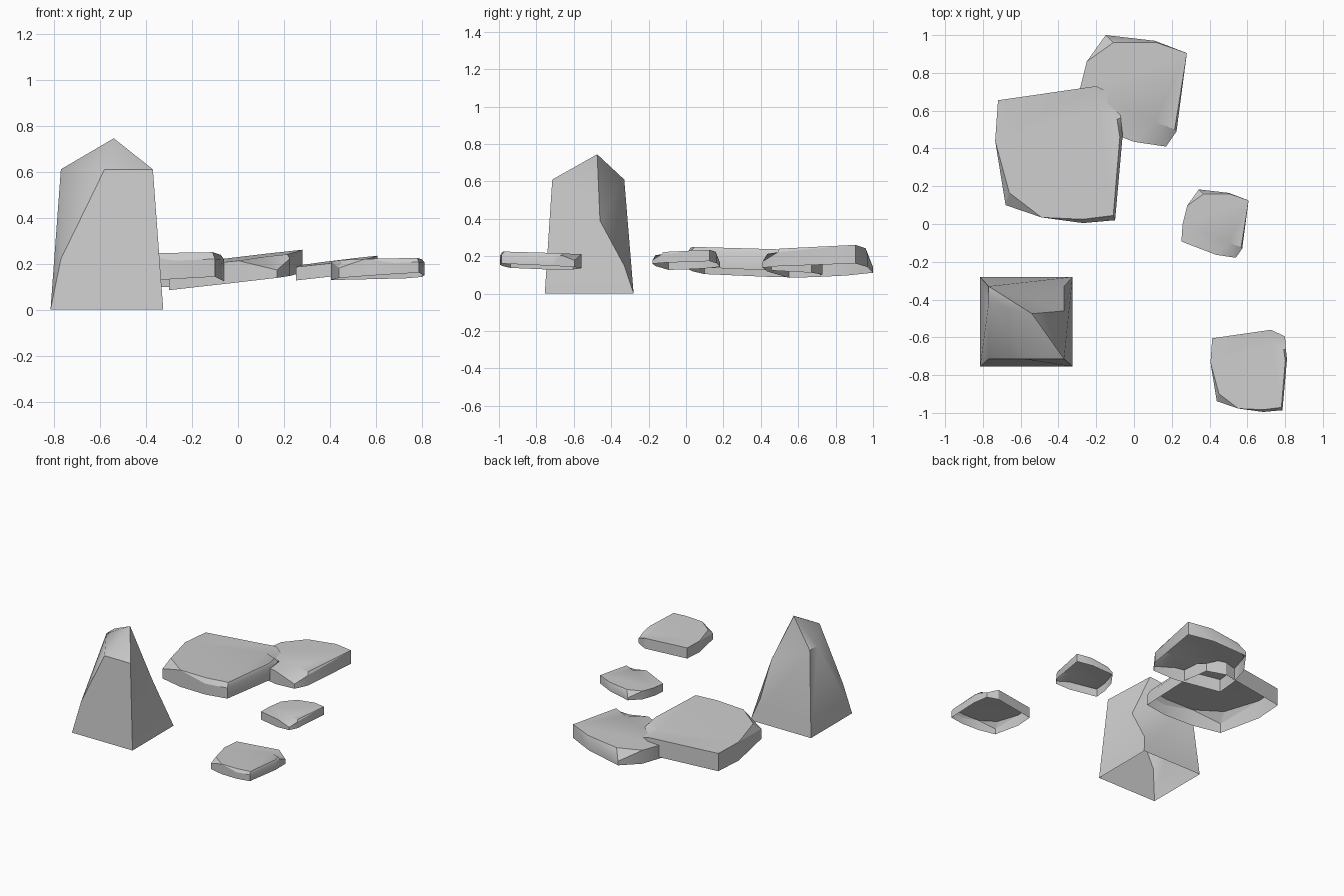
import bpy, bmesh, math

cube = bpy.data.objects.get("Cube")
if cube:
    bpy.data.objects.remove(cube, do_unlink=True)

stone_grey = bpy.data.materials.new("stone_grey")
stone_grey.use_nodes = True
colour = (0.6, 0.6, 0.6, 1)
stone_grey.diffuse_color = colour
bsdf = stone_grey.node_tree.nodes["Principled BSDF"]
bsdf.inputs["Base Color"].default_value = colour
bsdf.inputs["Roughness"].default_value = 0.9


def finish(bm, name, angle):
    """Turn a bmesh into a shaded object."""
    bmesh.ops.remove_doubles(bm, verts=bm.verts, dist=0.0005)
    bmesh.ops.recalc_face_normals(bm, faces=bm.faces)
    mesh = bpy.data.meshes.new(name)
    bm.to_mesh(mesh)
    bm.free()
    obj = bpy.data.objects.new(name, mesh)
    bpy.context.collection.objects.link(obj)
    mesh.materials.append(stone_grey)
    bpy.ops.object.select_all(action='DESELECT')
    obj.select_set(True)
    bpy.context.view_layer.objects.active = obj
    bpy.ops.object.shade_smooth_by_angle(angle=math.radians(angle))
    return obj


# Tall rock: tapered block, open below, with two opposite corners chipped off
def build_rock():
    points = {
        "base_fl": (-0.815, -0.755, 0), "base_fr": (-0.325, -0.755, 0),
        "base_br": (-0.325, -0.28, 0), "base_bl": (-0.815, -0.28, 0),
        "top_fr": (-0.37, -0.715, 0.61), "top_bl": (-0.77, -0.33, 0.61),
        "chip_front": (-0.58, -0.715, 0.61), "chip_left": (-0.77, -0.42, 0.61),
        "chip_low": (-0.77, -0.715, 0.22), "cut_right": (-0.37, -0.46, 0.39),
        "cut_low": (-0.37, -0.33, 0.15), "peak": (-0.54, -0.475, 0.745),
    }
    faces = [
        "base_fl base_fr top_fr chip_front chip_low",
        "base_fr base_br cut_low cut_right top_fr",
        "base_br base_bl top_bl cut_low",
        "base_bl base_fl chip_left top_bl",
        "base_fl chip_low chip_left",
        "chip_low chip_front chip_left",
        "chip_front top_fr peak", "chip_front peak chip_left",
        "chip_left peak top_bl",
        "top_fr cut_right peak", "cut_right top_bl peak",
        "cut_right cut_low top_bl",
    ]
    bm = bmesh.new()
    verts = {key: bm.verts.new(co) for key, co in points.items()}
    for face in faces:
        bm.faces.new([verts[key] for key in face.split()])
    finish(bm, "tall_rock", 35)


# Flat stone: tilted slab, open below; chips map rim index -> top x, top y, drop
def build_slab(name, rim, chips, top, bottom, scale=1, offset=(0, 0, 0)):
    bm = bmesh.new()
    low, lip, cap = [], [], []
    for i, (x, y) in enumerate(rim):
        tx, ty, drop = chips.get(i, (x, y, 0))
        rows = ((low, (x, y, bottom(x, y))),
                (lip, (x, y, top(x, y) - drop)),
                (cap, (tx, ty, top(tx, ty))))
        for ring, co in rows:
            ring.append(bm.verts.new([c * scale + o for c, o in zip(co, offset)]))
    bm.faces.new(cap)
    n = len(rim)
    for a, b in ((low, lip), (lip, cap)):
        for i in range(n):
            j = (i + 1) % n
            bm.faces.new((a[i], a[j], b[j], b[i]))
    bmesh.ops.dissolve_degenerate(bm, edges=bm.edges, dist=0.0005)
    finish(bm, name, 30)


build_rock()

# Broad stone and its small copy
broad_rim = [(-0.72, 0.655), (-0.735, 0.44), (-0.68, 0.10), (-0.49, 0.035),
             (-0.27, 0.005), (-0.10, 0.02), (-0.06, 0.47), (-0.07, 0.56),
             (-0.077, 0.67), (-0.20, 0.73)]
broad_chips = {2: (-0.66, 0.165, 0.06), 4: (-0.27, 0.025, 0.035),
               5: (-0.11, 0.045, 0.03), 6: (-0.075, 0.46, 0.02),
               7: (-0.09, 0.555, 0.02), 8: (-0.195, 0.60, 0.06)}
broad = (broad_rim, broad_chips,
         lambda x, y: 0.25 + 0.02 * (x + 0.1) - 0.03 * (y - 0.05),
         lambda x, y: max(0.09, 0.108 + 0.06 * (x + 0.4) - 0.05 * (y - 0.37)))
build_slab("broad_stone", *broad)
build_slab("small_front_stone", *broad, 0.6, (0.846, -0.998, 0.075))

# Back stone and its small copy
back_rim = [(-0.30, 0.55), (-0.29, 0.70), (-0.25, 0.86), (-0.15, 1.0),
            (0.11, 0.97), (0.28, 0.905), (0.225, 0.49), (0.17, 0.41),
            (0.0, 0.435)]
back_chips = {3: (-0.11, 0.96, 0.07), 4: (0.12, 0.96, 0.03),
              6: (0.215, 0.50, 0.02), 7: (0.11, 0.54, 0.06)}
back = (back_rim, back_chips,
        lambda x, y: 0.215 + 0.12 * x + 0.03 * (y - 0.5),
        lambda x, y: 0.12 + 0.12 * x + 0.02 * (y - 0.5))
build_slab("back_stone", *back)
build_slab("small_middle_stone", *back, 0.613, (0.435, -0.43, 0.075))
